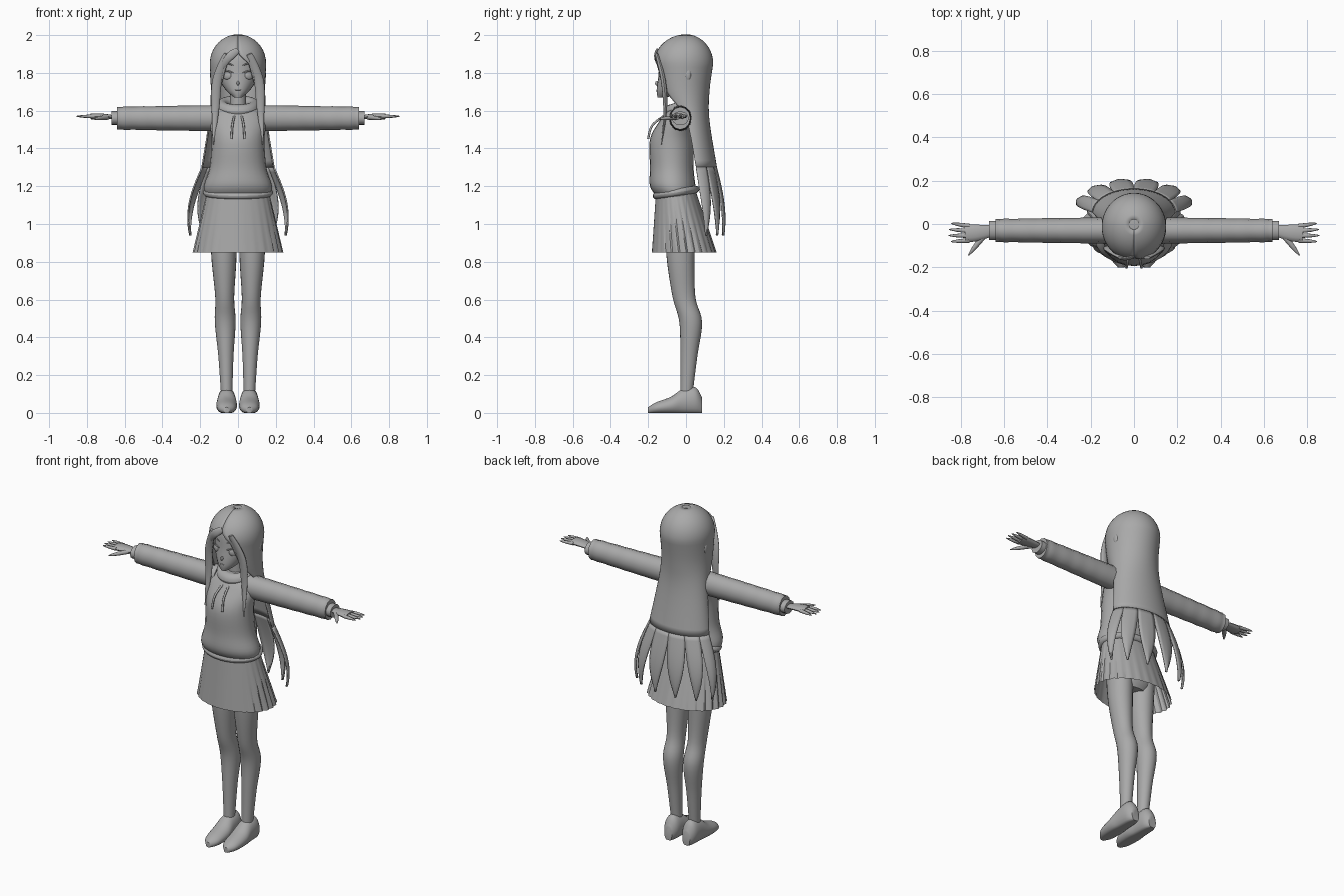
import bpy, bmesh
from math import sin, cos, pi, radians
from mathutils import Vector, Matrix

if "Cube" in bpy.data.objects:
    bpy.data.objects.remove(bpy.data.objects["Cube"])

grey = bpy.data.materials.new("plain grey")
grey.use_nodes = True
grey.diffuse_color = (.4, .4, .4, 1)
grey.node_tree.nodes["Principled BSDF"].inputs["Base Color"].default_value = grey.diffuse_color


def finish(name, rows, closed=True, caps=True, mirror=False, thickness=0, angle=50):
    """Skin rows of points into one object."""
    bm = bmesh.new()
    rings = [[bm.verts.new(point) for point in row] for row in rows]
    count = len(rings[0])
    for lower, upper in zip(rings, rings[1:]):
        for i in range(count if closed else count - 1):
            j = (i + 1) % count
            bm.faces.new((lower[i], lower[j], upper[j], upper[i]))
    if caps and closed:
        bm.faces.new(reversed(rings[0]))
        bm.faces.new(rings[-1])
    bmesh.ops.recalc_face_normals(bm, faces=bm.faces)
    mesh = bpy.data.meshes.new(name)
    bm.to_mesh(mesh)
    bm.free()
    mesh.materials.append(grey)
    part = bpy.data.objects.new(name, mesh)
    bpy.context.collection.objects.link(part)
    if thickness:
        solid = part.modifiers.new("thickness", "SOLIDIFY")
        solid.thickness, solid.offset = thickness, 0
    if mirror:
        part.modifiers.new("mirror", "MIRROR")
    bpy.ops.object.select_all(action="DESELECT")
    bpy.context.view_layer.objects.active = part
    part.select_set(True)
    bpy.ops.object.shade_smooth_by_angle(angle=radians(angle))


def flow(keys, steps=5):
    """Pass a smooth curve through a few key tuples."""
    keys = [Vector(key) for key in keys]
    keys = [keys[0], *keys, keys[-1]]
    result = []
    for before, start, end, after in zip(keys, keys[1:], keys[2:], keys[3:]):
        for step in range(steps):
            t = step / steps
            leave, arrive = (end - before) / 2, (after - start) / 2
            bend = 3 * (end - start) - 2 * leave - arrive
            twist = 2 * (start - end) + leave + arrive
            result.append(start + t * (leave + t * (bend + t * twist)))
    return result + [keys[-1]]


def turns(count):
    return [2 * pi * i / count for i in range(count)]


def on_oval(angle, z, half_width, front, back, x=0):
    """Point on a level oval, starting from the front."""
    middle, depth = (front + back) / 2, (back - front) / 2
    return Vector((x + half_width * sin(angle), middle - depth * cos(angle), z))


def stack(name, levels, x=0, lean=0, **options):
    """Loft level ovals: height, half width, front, back."""
    finish(name, [[on_oval(a, *level, x + lean * level[0]) for a in turns(24)]
                  for level in flow(levels)], **options)


def even(t):
    return 1


def pointed(t):
    return max(.1, sin(pi * (.2 + .8 * t)))


def rounded(t):
    return max(.3, 1 - t ** 4) * (1 - t / 4)


def tube(name, path, across, tall, taper=even, up=(0, 0, 1), **options):
    """Sweep an oval along a smooth path."""
    points = flow(path)
    last = len(points) - 1
    rows = []
    for i, point in enumerate(points):
        along = (points[min(i + 1, last)] - points[max(i - 1, 0)]).normalized()
        side = Vector(up).cross(along).normalized()
        top = along.cross(side)
        size = taper(i / last)
        rows.append([point + size * (side * across * cos(a) + top * tall * sin(a)) for a in turns(12)])
    finish(name, rows, **options)


def band(name, z, half_width, front, back, radius, tilt):
    """Thick oval ring, raised towards the back by tilt."""
    rows = []
    for a in turns(16) + [0]:
        grow = radius * cos(a)
        row = [on_oval(b, z + radius * sin(a), half_width + grow, front - grow, back + grow) for b in turns(32)]
        for point in row:
            point.z += tilt * point.y
        rows.append(row)
    finish(name, rows, caps=False)


def ball(name, centre, size, turn=0, **options):
    spin = Matrix.Rotation(turn, 3, "Z")
    rows = []
    for k in range(1, 12):
        b = pi * k / 12
        rows.append([Vector(centre) + spin @ Vector((size[0] * sin(b) * cos(a), size[1] * sin(b) * sin(a),
                                                     size[2] * cos(b))) for a in turns(16)])
    finish(name, rows, **options)


# Head, neck and face
stack("head", [(1.67, .02, -.15, -.1), (1.71, .065, -.155, 0), (1.79, .11, -.145, .1),
               (1.9, .11, -.13, .1), (1.95, .05, -.06, .05)])
stack("neck", [(1.58, .045, -.06, .03), (1.74, .04, -.06, .03)])
ball("nose", (0, -.153, 1.745), (.007, .01, .012))
ball("mouth", (0, -.153, 1.71), (.016, .004, .003))
ball("eyes", (.058, -.127, 1.785), (.024, .008, .02), .45, mirror=True)
ball("ears", (.138, .01, 1.79), (.01, .017, .03), mirror=True)
for name, z in (("upper_lashes", 1.8), ("eyebrows", 1.84)):
    tube(name, [(.025, -.143, z), (.06, -.133, z + .01), (.09, -.106, z)], .004, .004, pointed, mirror=True)

# Hair shell: a dome with a parting, then a curtain narrowing to the back
shell = []
for k in range(1, 10):
    b = pi / 2 * k / 10
    shell.append((1.85 + .15 * cos(b), .145 * sin(b), -.165 * sin(b), .14 * sin(b), max(0, b - 1.2)))
shell += flow([(1.85, .145, -.165, .14, .4), (1.7, .14, -.14, .12, .8),
               (1.55, .15, -.08, .12, 1.4), (1.3, .19, -.06, .16, 1.6)])
finish("hair_shell", [[on_oval(gap + (pi - gap) * i / 20, *oval) for i in range(41)] for *oval, gap in shell],
       closed=False, thickness=.008)
ball("crown", (0, 0, 1.985), (.06, .06, .015))

# Long locks that swell outward and curl back to a point
LOCKS = 6
for lock in range(LOCKS):
    share = (2 * pi - 3.2) / LOCKS
    middle = 1.6 + share * (lock + .5)
    rows = []
    for step in range(16):
        t = step / 15
        swell = sin(2 * t)
        spread = share / 2 * (1 - t ** 2.5) * (1 - t / 5) + .005
        rows.append([on_oval(middle + spread * u, 1.3 - .36 * t, .19 + .085 * swell - .01 * t * abs(u),
                             -.06, .16 + .05 * swell - .01 * t * abs(u)) for u in (-1, -.6, -.2, .2, .6, 1)])
    finish("hair_lock_%d" % (lock + 1), rows, closed=False, thickness=.008)

# Locks framing the face and falling over the chest
tube("front_locks", [(.06, -.155, 1.9), (.11, -.12, 1.76), (.12, -.11, 1.6), (.13, -.13, 1.42)],
     .026, .013, pointed, up=(0, 1, 0), mirror=True)
tube("swept_fringe", [(0, -.15, 1.92), (-.05, -.16, 1.88), (-.1, -.13, 1.8)], .022, .008, pointed, up=(0, 1, 0))

# Hooded top with waistband, collar, cords and pocket
stack("hoodie_body", [(1.14, .17, -.15, .05), (1.2, .18, -.19, .05), (1.3, .15, -.19, .04),
                      (1.45, .14, -.19, .04), (1.56, .15, -.13, .05), (1.63, .09, -.08, .04)])
band("waistband", 1.175, .165, -.155, .05, .02, .15)
band("hood_collar", 1.63, .085, -.09, .07, .028, .3)
tube("cords", [(.02, -.12, 1.57), (.03, -.18, 1.52), (.035, -.2, 1.45)], .006, .006, mirror=True)
tube("pocket_edges", [(.07, -.17, 1.32), (.1, -.157, 1.28), (.125, -.147, 1.21)], .004, .004, mirror=True)


def folds(t):
    return 1.02 - .15 * t + .02 * t * sin(40 * t)


# Sleeves, cuffs and hands
tube("sleeves", [(x / 10, -.03, 1.56) for x in (1, 2, 3, 4, 5, 6, 6.4)], .06, .068, folds, mirror=True)
tube("cuffs", [(.62, -.03, 1.56), (.67, -.03, 1.56)], .045, .037, mirror=True)
tube("palms", [(.65, -.03, 1.565), (.72, -.04, 1.57), (.78, -.045, 1.57)], .04, .016,
     lambda t: .55 + .45 * sin(2 * t), mirror=True)
for k, word in enumerate(("little", "ring", "middle", "index")):
    base, tip, reach = -.01 - .022 * k, .003 - .028 * k, .86 - .01 * abs(k - 1.6)
    tube(word + "_fingers", [(.76, base, 1.57), (reach, tip, 1.57)], .011, .01, rounded, mirror=True)
tube("thumbs", [(.69, -.05, 1.565), (.73, -.1, 1.56), (.765, -.145, 1.555)], .014, .013, rounded, mirror=True)

# Pleated skirt, open at the hem
rows = []
for step in range(7):
    t = step / 6
    row = []
    for i, a in enumerate(turns(104)):
        pleat = 1 + (.01 + .03 * t) * ((0, .5, 1, .9)[i % 4] - .5)
        point = on_oval(a, 1.17 - .32 * t, (.165 + .07 * t) * pleat, -.16 - .02 * t * pleat, .05 + .11 * t * pleat)
        point.z += .15 * point.y * (1 - t)
        row.append(point)
    rows.append(row)
finish("pleated_skirt", rows, caps=False, angle=25)

# Hips and legs
stack("hips", [(.88, .1, -.1, .04), (.95, .14, -.12, .06), (1.15, .15, -.13, .04)])
stack("legs", [(.1, .03, -.03, .035), (.3, .04, -.03, .06), (.48, .055, -.035, .085),
               (.61, .05, -.07, .05), (.8, .065, -.1, .045), (.95, .07, -.11, .05)],
      x=.058, lean=.02, mirror=True)

# Shoes with flat soles: depth, height, half width
shoe = flow([(.085, .08, .025), (.05, .135, .045), (-.02, .125, .05),
             (-.08, .085, .055), (-.16, .055, .045), (-.2, .03, .015)])
finish("shoes", [[(.06 + wide * cos(a), y, max(0, tall * (.45 + .55 * sin(a)))) for a in turns(24)]
                 for y, tall, wide in shoe], mirror=True)
